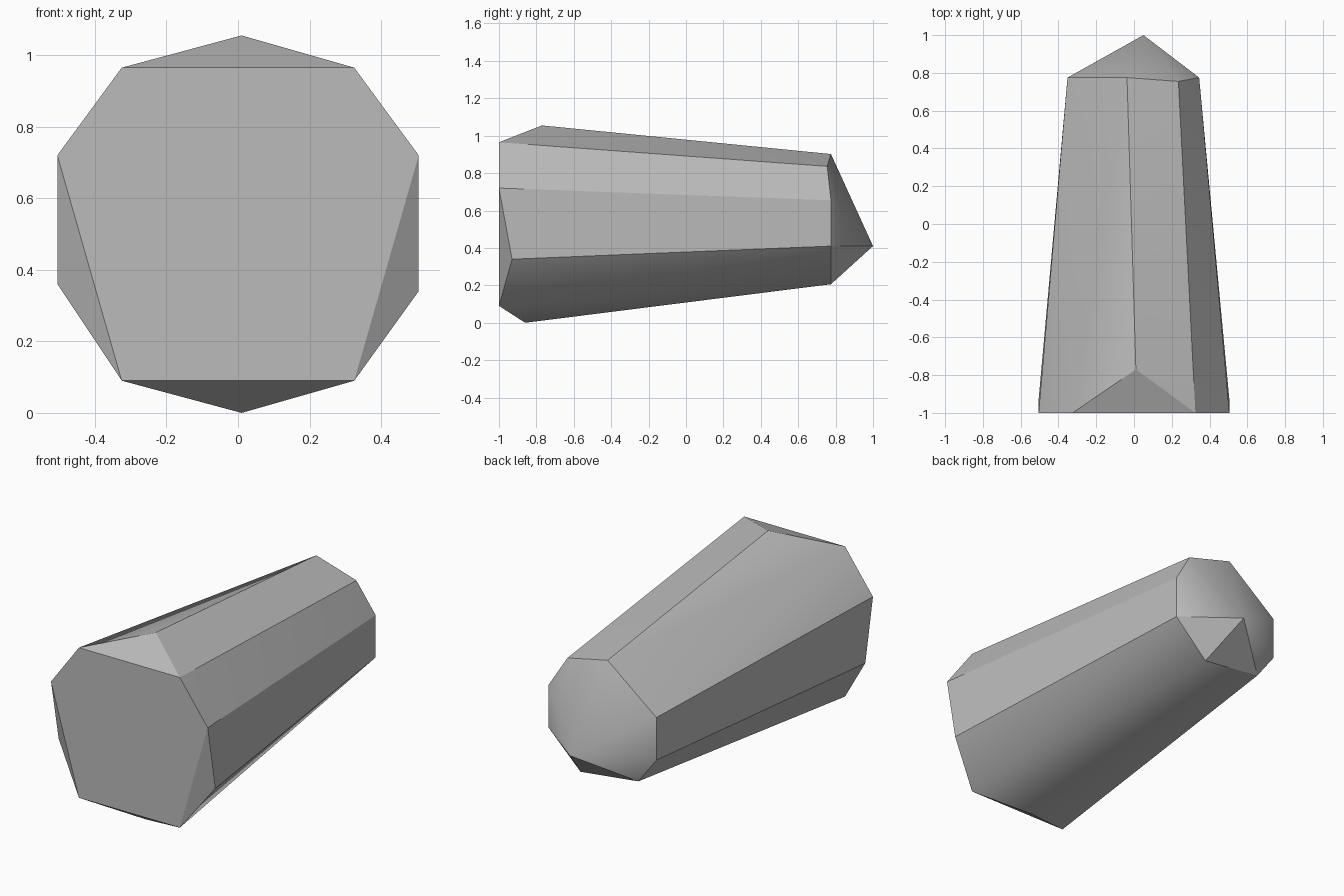
import bpy
import bmesh
import math

cube = bpy.data.objects.get("Cube")
if cube:
    bpy.data.objects.remove(cube, do_unlink=True)

# Stone colour
grey = bpy.data.materials.new("stone_grey")
grey.use_nodes = True
colour = (0.5, 0.5, 0.5, 1)
grey.diffuse_color = colour
bsdf = next(n for n in grey.node_tree.nodes if n.type == 'BSDF_PRINCIPLED')
bsdf.inputs["Base Color"].default_value = colour
bsdf.inputs["Roughness"].default_value = 0.8

# Flat front facet, mirrored left to right
FRONT_Y = -1.0
front_half = [(0.325, 0.965), (0.505, 0.72), (0.325, 0.09)]
points = [(side * x, FRONT_Y, z) for x, z in front_half for side in (1, -1)]

# Bevel corners behind the front facet: top, bottom, left, right
points += [(0.01, -0.77, 1.055), (0.01, -0.86, 0),
           (0.505, -0.93, 0.34), (-0.505, -0.93, 0.36)]

# Narrow rear shoulder
SHOULDER_Y = 0.775
shoulder = [(0.345, 0.655), (0.345, 0.41), (0.137, 0.206), (-0.236, 0.25),
            (-0.352, 0.405), (-0.352, 0.653), (-0.037, 0.902)]
points += [(x, SHOULDER_Y, z) for x, z in shoulder]
points.append((0.235, 0.755, 0.836))

# Pointed tip
points.append((0.05, 1.0, 0.41))

# Wrap the corners in one faceted shard
bm = bmesh.new()
for p in points:
    bm.verts.new(p)
bmesh.ops.convex_hull(bm, input=bm.verts[:])
loose = [v for v in bm.verts if not v.link_faces]
bmesh.ops.delete(bm, geom=loose, context='VERTS')
bmesh.ops.dissolve_limit(bm, angle_limit=math.radians(1),
                         verts=bm.verts[:], edges=bm.edges[:])
bmesh.ops.recalc_face_normals(bm, faces=bm.faces[:])

mesh = bpy.data.meshes.new("stone_shard")
bm.to_mesh(mesh)
bm.free()
mesh.materials.append(grey)
shard = bpy.data.objects.new("stone_shard", mesh)
bpy.context.collection.objects.link(shard)

# Soften shallow edges, keep the steep ones crisp
bpy.ops.object.select_all(action='DESELECT')
shard.select_set(True)
bpy.context.view_layer.objects.active = shard
bpy.ops.object.shade_smooth_by_angle(angle=math.radians(30))
